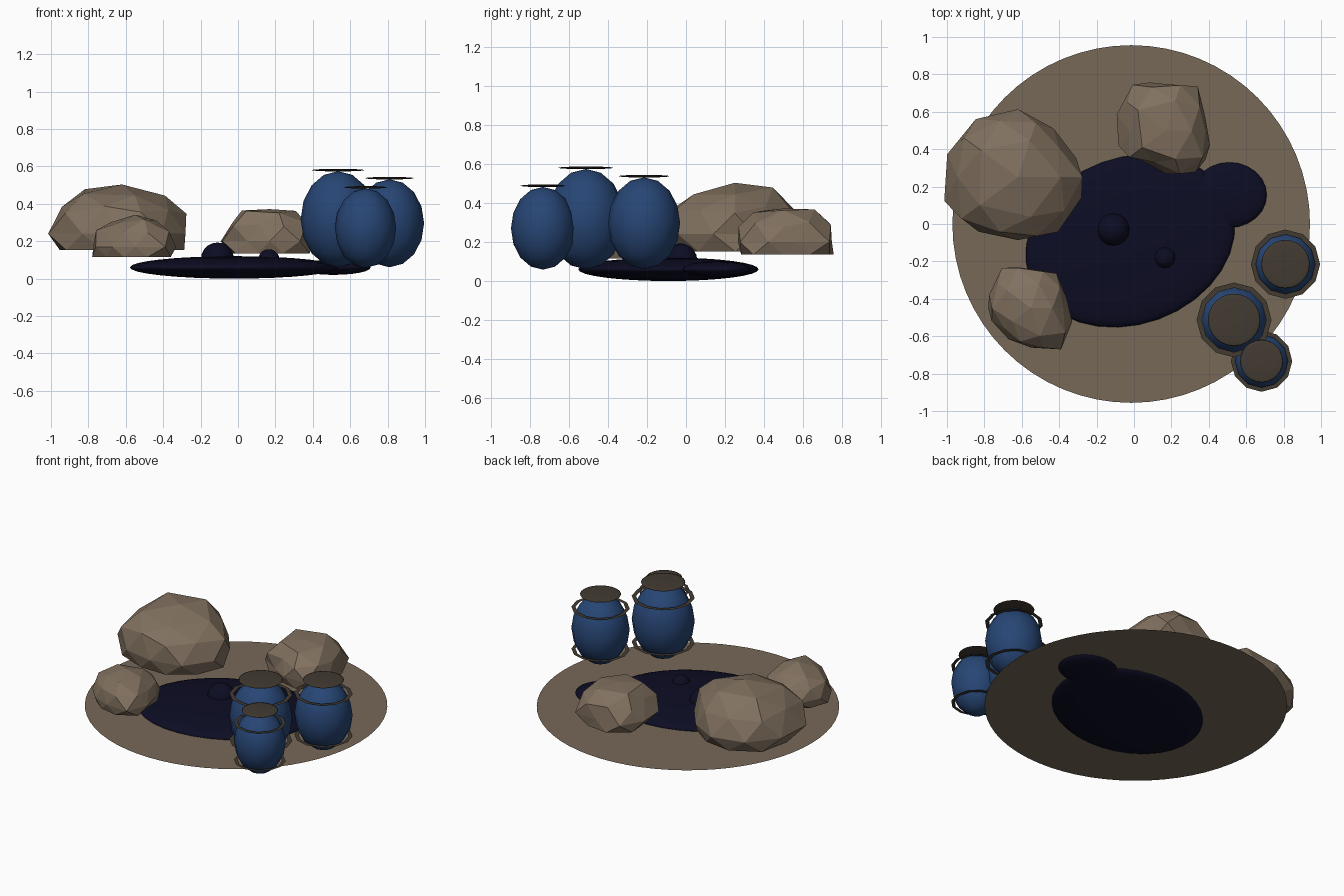
import bpy, bmesh, math, random
from mathutils import Vector

if "Cube" in bpy.data.objects:
    bpy.data.objects.remove(bpy.data.objects["Cube"])


def material(name, *rgb):
    m = bpy.data.materials.new(name)
    m.use_nodes = True
    m.diffuse_color = (*rgb, 1)
    shader = m.node_tree.nodes["Principled BSDF"]
    shader.inputs["Base Color"].default_value = (*rgb, 1)
    shader.inputs["Roughness"].default_value = 0.9
    return m


EARTH = material("brown earth", .18, .14, .095)
STONE = material("tan stone", .22, .165, .115)
BLUE = material("barrel blue", .02, .06, .175)
METAL = material("dark metal", .055, .043, .032)
SLUDGE = material("navy sludge", .004, .004, .018)


def finish(name, bm, mat, location=(0, 0, 0), turn=0, smooth=False):
    bmesh.ops.recalc_face_normals(bm, faces=bm.faces)
    for f in bm.faces:
        f.smooth = smooth
    mesh = bpy.data.meshes.new(name)
    bm.to_mesh(mesh)
    bm.free()
    mesh.materials.append(mat)
    ob = bpy.data.objects.new(name, mesh)
    ob.location = location
    ob.rotation_euler.z = math.radians(turn)
    bpy.context.collection.objects.link(ob)
    return ob


def ellipsoid(name, location, radii, mat, segments, rings, turn=0):
    bm = bmesh.new()
    bmesh.ops.create_uvsphere(bm, u_segments=segments, v_segments=rings, radius=1)
    bmesh.ops.scale(bm, vec=radii, verts=bm.verts)
    return finish(name, bm, mat, location, turn, smooth=True)


def flat_hoop(name, location, inner, outer, sides=12):
    bm = bmesh.new()
    rings = []
    for r in (inner, outer):
        rings.append([bm.verts.new((r * math.cos(math.tau * i / sides),
                                    r * math.sin(math.tau * i / sides), 0))
                      for i in range(sides)])
    a, b = rings
    for i in range(sides):
        j = (i + 1) % sides
        bm.faces.new((a[i], b[i], b[j], a[j]))
    return finish(name, bm, METAL, location)


def rock(name, centre, base, middle, top, reach, seed):
    """Faceted boulder; reach holds its plan radius at even angles."""
    rng = random.Random(seed)
    bm = bmesh.new()
    bmesh.ops.create_icosphere(bm, subdivisions=2, radius=1)
    for v in bm.verts:
        d = v.co.copy()
        step = (math.atan2(d.y, d.x) % math.tau) / math.tau * len(reach)
        i = int(step) % len(reach)
        r = reach[i] + (reach[(i + 1) % len(reach)] - reach[i]) * (step - int(step))
        flat = Vector((d.x, d.y))
        spread = flat.length ** 0.75 * rng.uniform(.95, 1.04)
        if flat.length > .001:
            flat = flat.normalized() * r * spread
        z = middle + (top - middle) * d.z * rng.uniform(.88, 1.04)
        v.co = (flat.x, flat.y, max(base, z))
    return finish(name, bm, STONE, (*centre, 0))


# Ground sheet
bm = bmesh.new()
bmesh.ops.create_circle(bm, cap_ends=True, segments=64, radius=.956)
finish("ground", bm, EARTH, (-.015, 0, .056))

# Sludge pool with side lobe and bubbles
ellipsoid("pool", (-.02, -.09, .06), (.573, .446, .06), SLUDGE, 32, 16, 20)
ellipsoid("pool_lobe", (.51, .155, .06), (.2, .175, .04), SLUDGE, 24, 12)
ellipsoid("large_bubble", (-.11, -.03, .105), (.088, .088, .088), SLUDGE, 16, 10)
ellipsoid("small_bubble", (.165, -.18, .1), (.057, .057, .057), SLUDGE, 16, 10)

# Boulders
rock("left_boulder", (-.62, .25), .152, .24, .51,
     (.37, .31, .32, .355, .37, .39, .38, .42, .34, .335, .36, .35), 3)
rock("back_boulder", (.17, .5), .135, .2, .39,
     (.225, .23, .3, .26, .3, .29, .23, .28, .19, .245, .28, .28), 5)
rock("front_boulder", (-.55, -.45), .115, .17, .335,
     (.19, .215, .235, .215, .27, .25, .24, .2, .215, .22, .27, .265), 8)

# Barrels: body, lid and two loose hoops each
for name, x, y, mid, half, radius in (("tall", .535, -.513, .317, .257, .2),
                                      ("side", .81, -.215, .296, .235, .185),
                                      ("short", .682, -.733, .27, .212, .164)):
    ellipsoid(name + "_barrel", (x, y, mid), (radius, radius, half), BLUE, 12, 8)
    ellipsoid(name + "_lid", (x, y, mid + half + .006),
              (radius * .7, radius * .7, .007), METAL, 24, 10)
    for label, side in (("upper", 1), ("lower", -1)):
        flat_hoop(f"{name}_{label}_hoop", (x, y, mid + side * half * .62),
                  radius * .86, radius)
